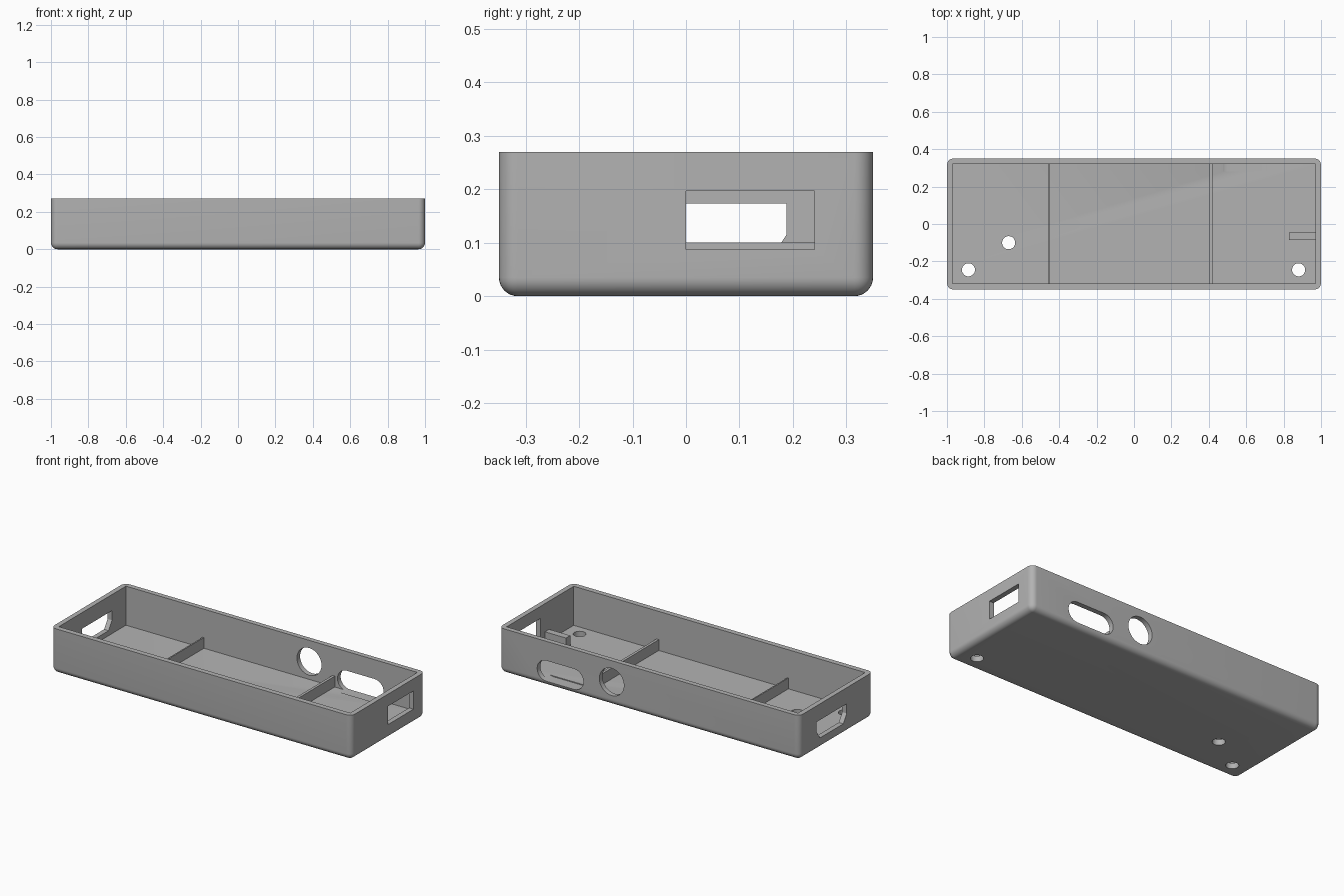
import bpy
import bmesh
import math

if "Cube" in bpy.data.objects:
    bpy.data.objects.remove(bpy.data.objects["Cube"])

WALL, FLOOR, HEIGHT = 0.03, 0.035, 0.27

grey = bpy.data.materials.new("light_grey")
grey.use_nodes = True
grey.diffuse_color = (0.45, 0.45, 0.45, 1)
grey.node_tree.nodes["Principled BSDF"].inputs["Base Color"].default_value = (0.45, 0.45, 0.45, 1)


def finish(name, bm):
    mesh = bpy.data.meshes.new(name)
    bmesh.ops.recalc_face_normals(bm, faces=bm.faces)
    bm.to_mesh(mesh)
    bm.free()
    mesh.materials.append(grey)
    obj = bpy.data.objects.new(name, mesh)
    bpy.context.collection.objects.link(obj)
    return obj


def box_mesh(lo, hi):
    bm = bmesh.new()
    bmesh.ops.create_cube(bm, size=1)
    for v in bm.verts:
        v.co = [a + (b - a) * (c + 0.5) for a, b, c in zip(lo, hi, v.co)]
    return bm


def box(name, lo, hi):
    return finish(name, box_mesh(lo, hi))


def prism(name, points, axis, start, end):
    """Extrude a 2D outline along the given axis."""
    bm = bmesh.new()
    verts = []
    for a, b in points:
        co = [a, b]
        co.insert(axis, start)
        verts.append(bm.verts.new(co))
    face = bm.faces.new(verts)
    out = bmesh.ops.extrude_face_region(bm, geom=[face])
    shift = [0, 0, 0]
    shift[axis] = end - start
    bmesh.ops.translate(bm, vec=shift, verts=[g for g in out["geom"] if isinstance(g, bmesh.types.BMVert)])
    return finish(name, bm)


def slot(cx, cy, radius, half=0.0, steps=16):
    """Outline of a circle, or of a slot when half is above zero."""
    pts = []
    for side in (1, -1):
        count = steps + 1 if half else steps
        for i in range(count):
            t = math.pi * (i / steps - 0.5)
            pts.append((cx + side * (half + radius * math.cos(t)), cy + side * radius * math.sin(t)))
    return pts


def cut(target, cutter):
    mod = target.modifiers.new("cut", "BOOLEAN")
    mod.operation = "DIFFERENCE"
    mod.solver = "EXACT"
    mod.object = cutter
    bpy.context.view_layer.objects.active = target
    bpy.ops.object.modifier_apply(modifier=mod.name)
    bpy.data.objects.remove(cutter)


# Case body: rounded on the bottom and upright edges, flat at the rim
bm = box_mesh((-1, -0.35, 0), (1, 0.35, HEIGHT))
edges = [e for e in bm.edges if any(v.co.z < 0.01 for v in e.verts)]
bmesh.ops.bevel(bm, geom=edges, offset=0.035, segments=8, profile=0.5, affect="EDGES")
case = finish("case_body", bm)

# Inner cavity
cut(case, box("cavity", (-1 + WALL, -0.318, FLOOR), (1 - WALL, 0.32, HEIGHT + 0.1)))

# Rectangular opening in the +x end
cut(case, box("end_port", (0.9, 0, 0.087), (1.1, 0.24, 0.197)))

# Chamfered connector opening in the -x end
outline = [(-0.1, 0.173), (0.188, 0.173), (0.188, 0.115), (0.155, 0.065), (-0.067, 0.065), (-0.1, 0.115)]
cut(case, prism("connector_port", outline, 0, -1.1, -0.9))

# Round and slotted openings in the back wall
cut(case, prism("round_port", slot(0.25, 0.142, 0.082), 1, 0.28, 0.45))
cut(case, prism("slot_port", slot(0.592, 0.092, 0.062, 0.092), 1, 0.28, 0.45))

# Screw holes through the floor
for x, y in ((-0.885, -0.245), (-0.67, -0.1), (0.88, -0.245)):
    cut(case, prism("screw_hole", slot(x, y, 0.035), 2, -0.1, 0.1))

bpy.ops.object.select_all(action="DESELECT")
case.select_set(True)
bpy.context.view_layer.objects.active = case
bpy.ops.object.shade_smooth_by_angle(angle=math.radians(30))

# Low dividers across the cavity
for name, x, half in (("right_divider", -0.455, 0.004), ("left_divider", 0.412, 0.008)):
    box(name, (x - half, -0.325, FLOOR - 0.005), (x + half, 0.327, 0.1))

# Short rib on the +x end wall
box("end_rib", (0.83, -0.085, FLOOR - 0.005), (0.975, -0.045, 0.1))
